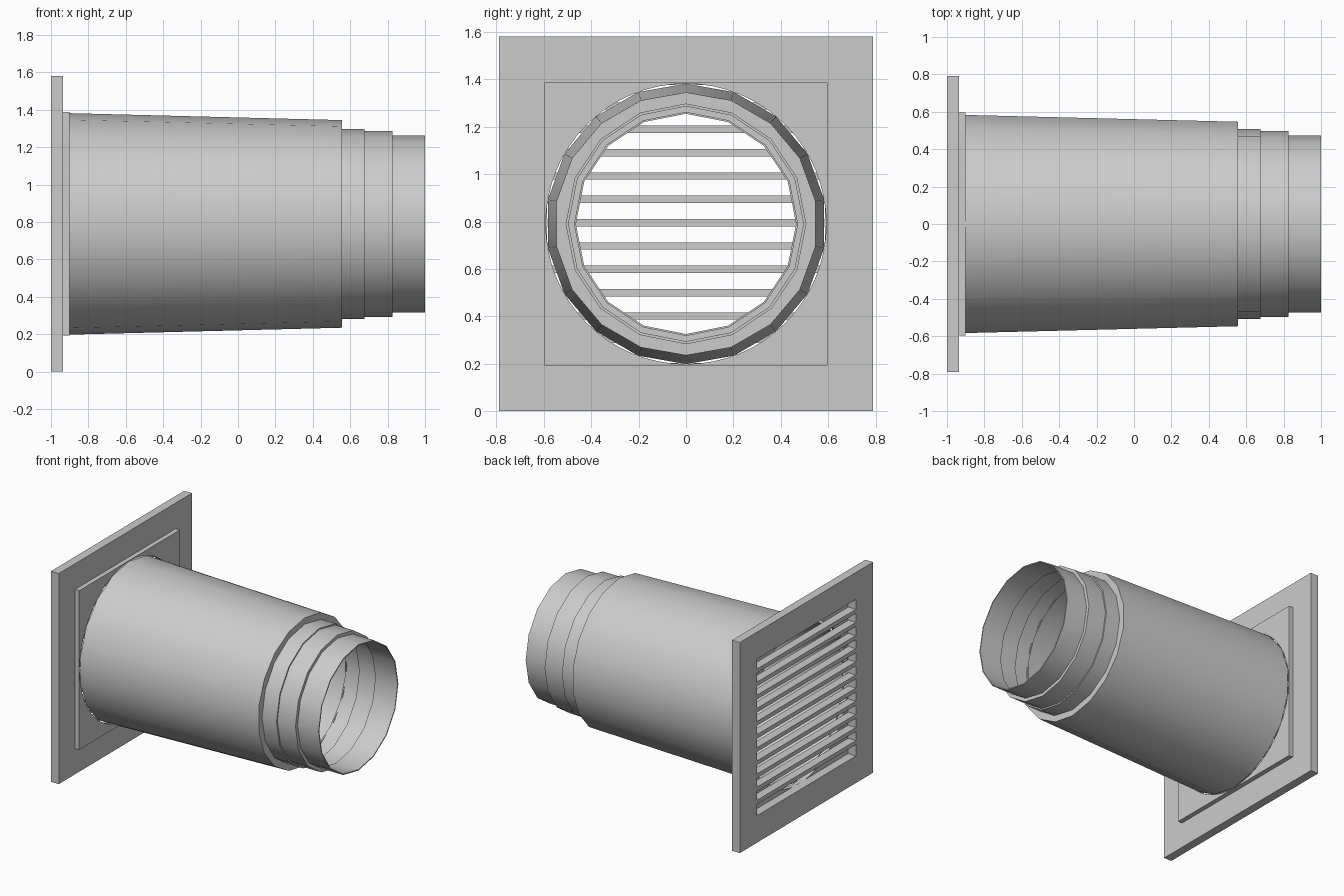
import bpy, bmesh
from math import sin, cos, pi

if "Cube" in bpy.data.objects:
    bpy.data.objects.remove(bpy.data.objects["Cube"])

CZ = 0.79  # height of the duct axis


def make_object(name, bm, smooth=False):
    bmesh.ops.recalc_face_normals(bm, faces=bm.faces[:])
    mesh = bpy.data.meshes.new(name)
    bm.to_mesh(mesh)
    bm.free()
    obj = bpy.data.objects.new(name, mesh)
    bpy.context.collection.objects.link(obj)
    if smooth:
        bpy.ops.object.select_all(action='DESELECT')
        obj.select_set(True)
        bpy.context.view_layer.objects.active = obj
        bpy.ops.object.shade_smooth_by_angle(angle=pi / 6)
    return obj


def circle(r, n):
    return [(r * sin(2 * pi * i / n), r * cos(2 * pi * i / n)) for i in range(n)]


def square(half, n):
    # points on a square, radially matching a circle of n points
    return [(y * half / max(abs(y), abs(z)), z * half / max(abs(y), abs(z)))
            for y, z in circle(1, n)]


def skin(name, sections, smooth=False):
    # closed strip through (x, loop) sections: makes a hollow ring
    bm = bmesh.new()
    loops = [[bm.verts.new((x, y, CZ + z)) for y, z in pts] for x, pts in sections]
    n = len(loops[0])
    for k, a in enumerate(loops):
        b = loops[(k + 1) % len(loops)]
        for i in range(n):
            j = (i + 1) % n
            bm.faces.new((a[i], a[j], b[j], b[i]))
    return make_object(name, bm, smooth)


def frame(name, x0, x1, outer, inner):
    return skin(name, [(x0, outer), (x1, outer), (x1, inner), (x0, inner)])


def tube(name, sides, profile):
    return skin(name, [(x, circle(r, sides)) for x, r in profile], True)


def corners(h):
    return [(-h, -h), (h, -h), (h, h), (-h, h)]


# Wall plate with square opening
frame("wall_plate", -1.0, -0.935, corners(0.79), corners(0.587))

# Raised square backing with round hole
frame("backing_frame", -0.935, -0.9, square(0.597, 64), circle(0.592, 64))

# Horizontal louvre slats
for k in range(-5, 6):
    bm = bmesh.new()
    bmesh.ops.create_cube(bm, size=1)
    for v in bm.verts:
        v.co = (-0.9675 + v.co.x * 0.063, v.co.y * 1.176, CZ + 0.005 + k * 0.0985 + v.co.z * 0.031)
    make_object(f"louvre_slat_{k + 6}", bm)

# Tapered main duct with an end flange
tube("main_duct", 18, [(-0.9, 0.592), (0.555, 0.555), (0.555, 0.495),
                       (0.545, 0.495), (0.545, 0.545), (-0.9, 0.582)])

# Stepped connector spigot
tube("stepped_spigot", 16, [(0.55, 0.508), (0.675, 0.508), (0.675, 0.498), (0.825, 0.498),
                            (0.825, 0.473), (1.0, 0.473), (1.0, 0.465), (0.815, 0.465),
                            (0.815, 0.488), (0.665, 0.488), (0.665, 0.498), (0.55, 0.498)])
